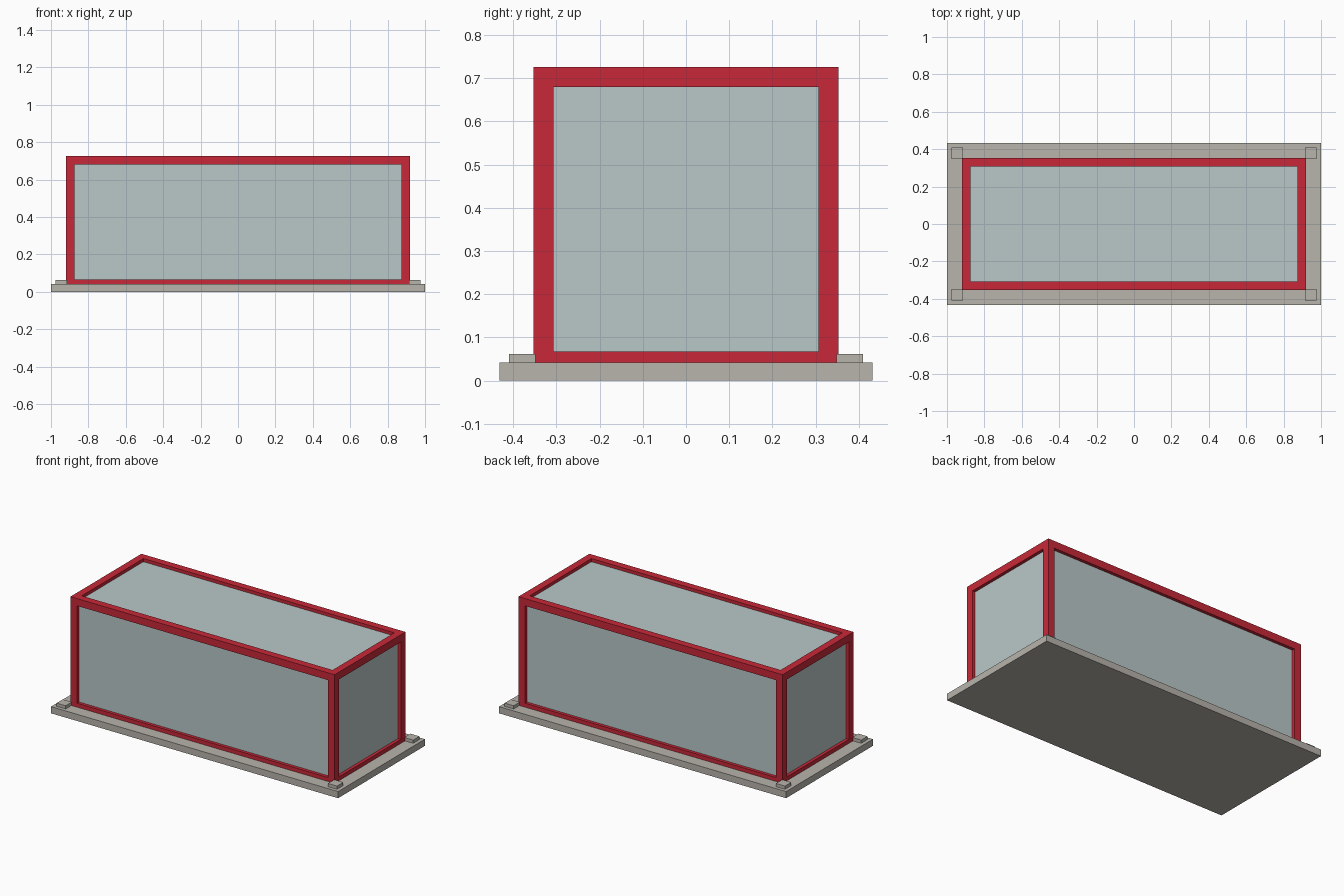
import bpy
import bmesh
from mathutils import Vector

cube = bpy.data.objects.get("Cube")
if cube:
    bpy.data.objects.remove(cube, do_unlink=True)


def material(name, rgb):
    mat = bpy.data.materials.new(name)
    mat.use_nodes = True
    mat.diffuse_color = (*rgb, 1)
    mat.node_tree.nodes["Principled BSDF"].inputs["Base Color"].default_value = (*rgb, 1)
    return mat


red = material("red frame paint", (0.58, 0.022, 0.04))
glass = material("pale grey green glass", (0.49, 0.58, 0.58))
stone = material("warm grey concrete", (0.48, 0.456, 0.413))


def box(name, low, high, mat):
    """Axis-aligned box between two corners."""
    low, high = Vector(low), Vector(high)
    mesh = bpy.data.meshes.new(name)
    bm = bmesh.new()
    bmesh.ops.create_cube(bm, size=1)
    for v in bm.verts:
        v.co = [(h - l) * c for h, l, c in zip(high, low, v.co)]
    bm.to_mesh(mesh)
    bm.free()
    mesh.materials.append(mat)
    obj = bpy.data.objects.new(name, mesh)
    obj.location = (low + high) / 2
    bpy.context.collection.objects.link(obj)
    return obj


SLAB_X, SLAB_Y, SLAB_Z = 1.0, 0.432, 0.042
X, Y, TOP = 0.92, 0.353, 0.726      # outer half sizes of the frame
BAR, SILL, RECESS = 0.046, 0.067, 0.02

# Ground slab
box("base_slab", (-SLAB_X, -SLAB_Y, 0), (SLAB_X, SLAB_Y, SLAB_Z), stone)

# Glazed volume, set back behind the frame
box("glass_body", (RECESS - X, RECESS - Y, SLAB_Z),
    (X - RECESS, Y - RECESS, TOP - RECESS), glass)

# Corner posts and anchor blocks
for sx, side in ((-1, "right"), (1, "left")):
    for sy, end in ((-1, "front"), (1, "back")):
        xs = sorted((sx * X, sx * (X - BAR)))
        ys = sorted((sy * Y, sy * (Y - BAR)))
        box(f"post_{end}_{side}", (xs[0], ys[0], SLAB_Z), (xs[1], ys[1], TOP), red)
        xs = sorted((sx * 0.914, sx * 0.977))
        ys = sorted((sy * 0.348, sy * 0.41))
        box(f"anchor_block_{end}_{side}", (xs[0], ys[0], SLAB_Z),
            (xs[1], ys[1], 0.062), stone)

# Top and bottom rails between the posts
for level, z0, z1 in (("bottom", SLAB_Z, SILL), ("top", TOP - BAR, TOP)):
    for s, end, side in ((-1, "front", "right"), (1, "back", "left")):
        ys = sorted((s * Y, s * (Y - BAR)))
        box(f"{level}_rail_{end}", (BAR - X, ys[0], z0), (X - BAR, ys[1], z1), red)
        xs = sorted((s * X, s * (X - BAR)))
        box(f"{level}_rail_{side}", (xs[0], BAR - Y, z0), (xs[1], Y - BAR, z1), red)
